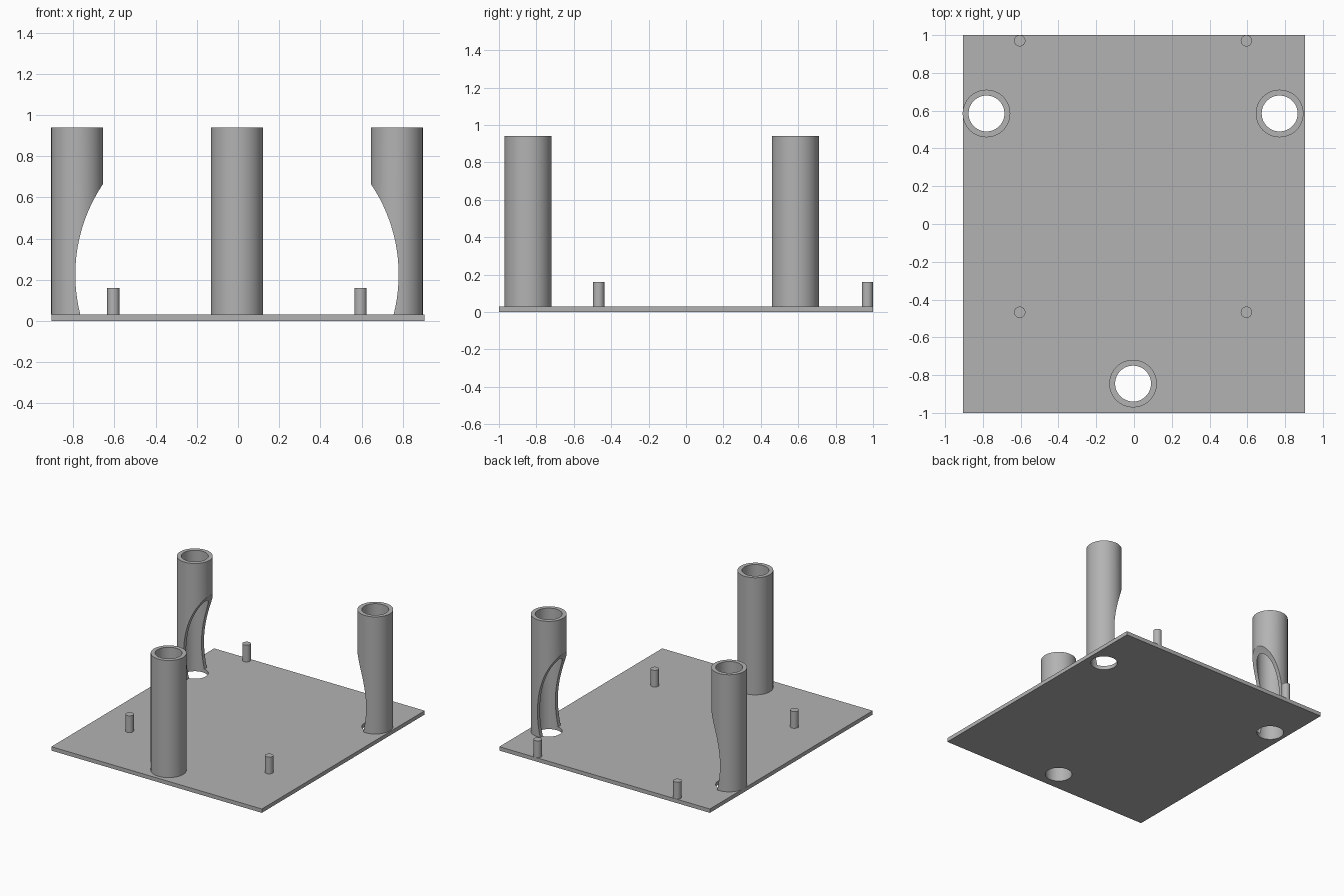
import bpy
import bmesh
import math
from mathutils import Matrix

cube = bpy.data.objects.get("Cube")
if cube:
    bpy.data.objects.remove(cube, do_unlink=True)

PLATE_TOP = 0.03
TUBE_TOP = 0.94
OUTER, BORE = 0.126, 0.095
MID_X = -0.005
TUBES = {"front_tube": (MID_X, -0.845),
         "back_right_tube": (MID_X - 0.776, 0.585),
         "back_left_tube": (MID_X + 0.776, 0.585)}

grey = bpy.data.materials.new("plain grey")
grey.use_nodes = True
grey.diffuse_color = (0.45, 0.45, 0.45, 1)
grey.node_tree.nodes["Principled BSDF"].inputs["Base Color"].default_value = grey.diffuse_color


def make_object(name, bm):
    mesh = bpy.data.meshes.new(name)
    bm.to_mesh(mesh)
    bm.free()
    mesh.materials.append(grey)
    obj = bpy.data.objects.new(name, mesh)
    bpy.context.collection.objects.link(obj)
    return obj


def cylinder(name, x, y, radius, bottom, top, sides=64):
    bm = bmesh.new()
    bmesh.ops.create_cone(bm, cap_ends=True, segments=sides, radius1=radius, radius2=radius,
                          depth=top - bottom,
                          matrix=Matrix.Translation((x, y, (top + bottom) / 2)))
    return make_object(name, bm)


def activate(obj):
    bpy.ops.object.select_all(action='DESELECT')
    obj.select_set(True)
    bpy.context.view_layer.objects.active = obj


def cut(obj, cutter):
    mod = obj.modifiers.new("cut", 'BOOLEAN')
    mod.operation = 'DIFFERENCE'
    mod.solver = 'EXACT'
    mod.object = cutter
    activate(obj)
    bpy.ops.object.modifier_apply(modifier=mod.name)
    bpy.data.objects.remove(cutter, do_unlink=True)


def smooth(obj):
    activate(obj)
    bpy.ops.object.shade_smooth_by_angle(angle=math.radians(30))


# Base plate
bm = bmesh.new()
bmesh.ops.create_cube(bm, size=1, matrix=Matrix.Translation((0, 0, PLATE_TOP / 2))
                      @ Matrix.Diagonal((1.81, 2, PLATE_TOP, 1)))
plate = make_object("base_plate", bm)

# Open tubes, with bores running through the plate
for name, (x, y) in TUBES.items():
    cut(plate, cylinder("plate_hole", x, y, BORE, -0.1, 0.1))
    tube = cylinder(name, x, y, OUTER, PLATE_TOP, TUBE_TOP)
    cut(tube, cylinder("bore", x, y, BORE, -0.1, 1.1))
    # Round clearance scooped from the inner side of the back tubes
    if y > 0:
        scoop = cylinder("scoop", 0, 0, 0.785, -0.3, 0.3, 128)
        scoop.data.transform(Matrix.Translation((MID_X, y, 0.225))
                             @ Matrix.Rotation(math.pi / 2, 4, 'X'))
        cut(tube, scoop)
    smooth(tube)
smooth(plate)

# Locating pegs
for side, x in (("right", MID_X - 0.6), ("left", MID_X + 0.6)):
    for end, y in (("front", -0.467), ("back", 0.97)):
        smooth(cylinder(f"{end}_{side}_peg", x, y, 0.03, PLATE_TOP, 0.16, 32))
